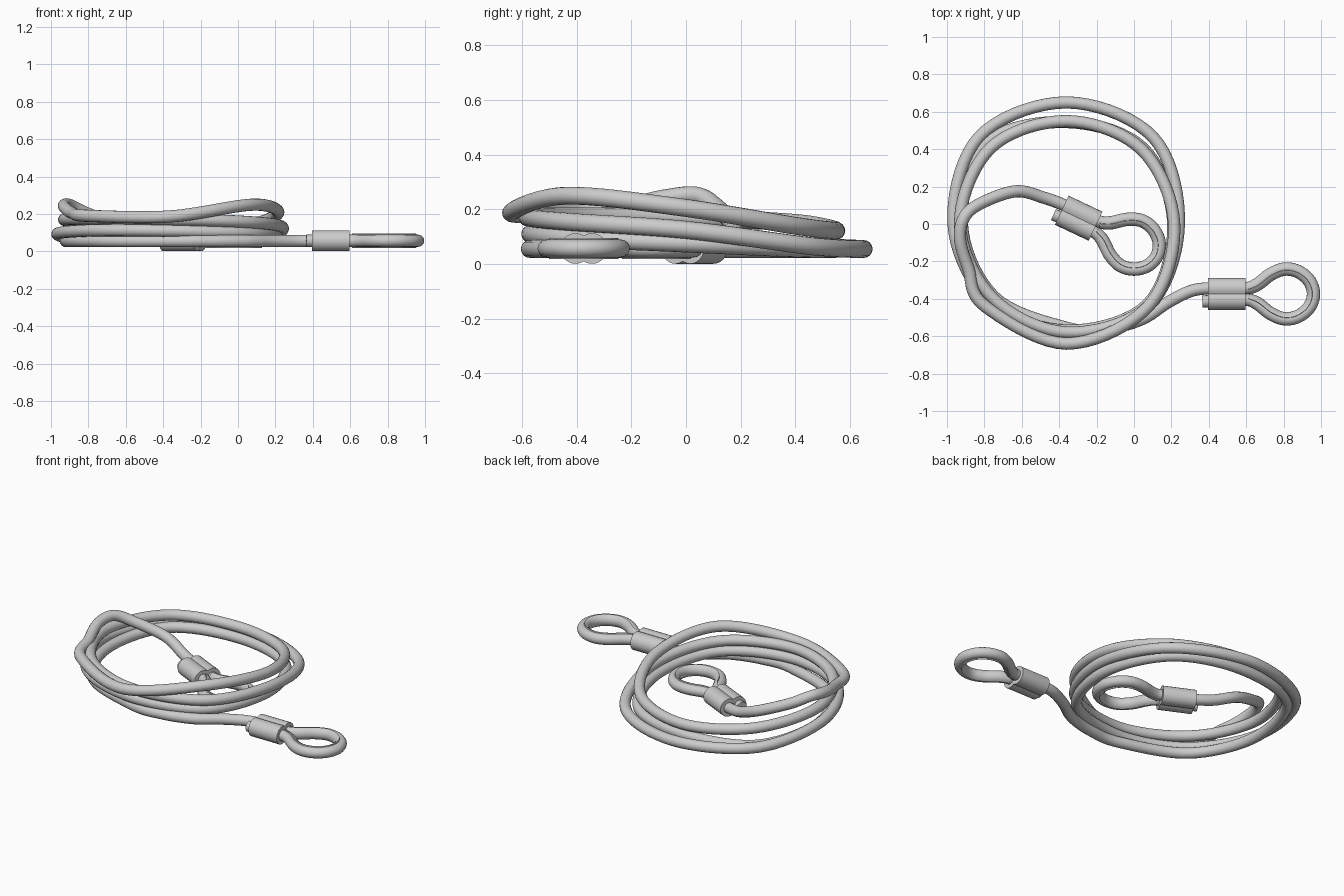
import bpy, bmesh
from math import sin, cos, radians, degrees, acos
from mathutils import Vector

if "Cube" in bpy.data.objects:
    bpy.data.objects.remove(bpy.data.objects["Cube"])

Z = Vector((0, 0, 1))


def spline(pts, steps=9):
    """Smooth curve through the given points (Catmull-Rom)."""
    p = [Vector(q) for q in pts]
    p = [2 * p[0] - p[1]] + p + [2 * p[-1] - p[-2]]
    out = []
    for i in range(1, len(p) - 2):
        a, b, c, d = p[i - 1:i + 3]
        for k in range(steps):
            t = k / steps
            out.append(0.5 * (2 * b + (c - a) * t + (2 * a - 5 * b + 4 * c - d) * t * t
                              + (3 * b - a - 3 * c + d) * t ** 3))
    return out + [p[-2]]


def sweep(name, path, profile):
    """Sweep a closed (side, up) profile along a path, with capped ends."""
    bm = bmesh.new()
    rings = []
    for i, p in enumerate(path):
        t = (path[min(i + 1, len(path) - 1)] - path[max(i - 1, 0)]).normalized()
        side = t.cross(Z).normalized()
        up = side.cross(t)
        rings.append([bm.verts.new(p + side * u + up * v) for u, v in profile])
    n = len(profile)
    for r, s in zip(rings, rings[1:]):
        for j in range(n):
            k = (j + 1) % n
            bm.faces.new((r[j], r[k], s[k], s[j]))
    bm.faces.new(rings[0])
    bm.faces.new(rings[-1])
    bmesh.ops.recalc_face_normals(bm, faces=bm.faces)
    me = bpy.data.meshes.new(name)
    bm.to_mesh(me)
    bm.free()
    ob = bpy.data.objects.new(name, me)
    bpy.context.collection.objects.link(ob)
    bpy.ops.object.select_all(action='DESELECT')
    ob.select_set(True)
    bpy.context.view_layer.objects.active = ob
    bpy.ops.object.shade_smooth_by_angle(angle=radians(35))


def arc(r, a0, a1, n, cx=0):
    angles = [radians(a0 + (a1 - a0) * i / n) for i in range(n + 1)]
    return [(cx + r * cos(a), r * sin(a)) for a in angles]


def place(pts, end):
    """Move fitting-local (along, across) points to the world."""
    x, y, ang = end
    c, s = cos(radians(ang)), sin(radians(ang))
    return [Vector((x + a * c - b * s, y + a * s + b * c, 0.057)) for a, b in pts]


# End fittings: ferrule centre x, y and direction
ENDS = {"outer": (0.495, -0.374, 0), "inner": (-0.296, 0.031, -25.4)}

# Eye loop outline, from the long cable side round to the short tail
half = [(0.11, 0.032), (0.165, 0.055), (0.235, 0.108), (0.31, 0.136), (0.385, 0.122), (0.445, 0.072)]
eye = half + [(0.468, 0)] + [(a, -b) for a, b in reversed(half)]
fitting = [(-0.1, 0.03), (0, 0.03)] + eye + [(0, -0.036), (-0.13, -0.04)]

# Coil: (radii, heights) per clockwise turn, every 45 degrees from the front
TURNS = [
    ((.555, .55, .56, .61, .545, .575, .57, .61), (.055, .055, .055, .055, .055, .057, .075, .095)),
    ((.57, .585, .605, .66, .65, .655, .60, .62), (.11, .112, .095, .065, .055, .065, .125, .155)),
    ((.58, .56, .57, .575, .55, .565, .575, .62), (.172, .175, .17, .15, .122, .14, .205, .25)),
    ((.64, .62), (.187, .19)),
]
coil = [(0.30, -0.36, .055), (0.18, -0.42, .055), (0.04, -0.51, .055), (-0.15, -0.56, .055)]
for radii, heights in TURNS:
    for i, (r, z) in enumerate(zip(radii, heights)):
        a = radians(-90 - 45 * i)
        coil.append((-0.36 + r * cos(a), r * sin(a), z))
# Last pass turns inward and drops to the inner fitting
coil += [(-0.885, -0.24, .205), (-0.93, -0.08, .24), (-0.905, 0.04, .25),
         (-0.81, 0.115, .205), (-0.63, 0.175, .135), (-0.48, 0.14, .075)]

# Cable, one continuous rope through both fittings
path = place(fitting[::-1], ENDS["outer"]) + coil + place(fitting, ENDS["inner"])
sweep("cable", spline(path), arc(0.0325, 0, 360, 16)[:-1])

# Ferrules (double-barrel sleeves) and eye thimbles
cut = degrees(acos(-0.03 / 0.056))
sleeve = arc(0.056, -cut, cut, 16, 0.03)[:-1]
sleeve += [(-u, -v) for u, v in sleeve]
crescent = arc(0.039, -75, 75, 8) + arc(0.028, 75, -75, 8)
for label, end in ENDS.items():
    sweep(label + "_ferrule", place([(-0.1, 0), (0.1, 0)], end), sleeve)
    sweep(label + "_thimble", spline(place(eye, end)), crescent)
